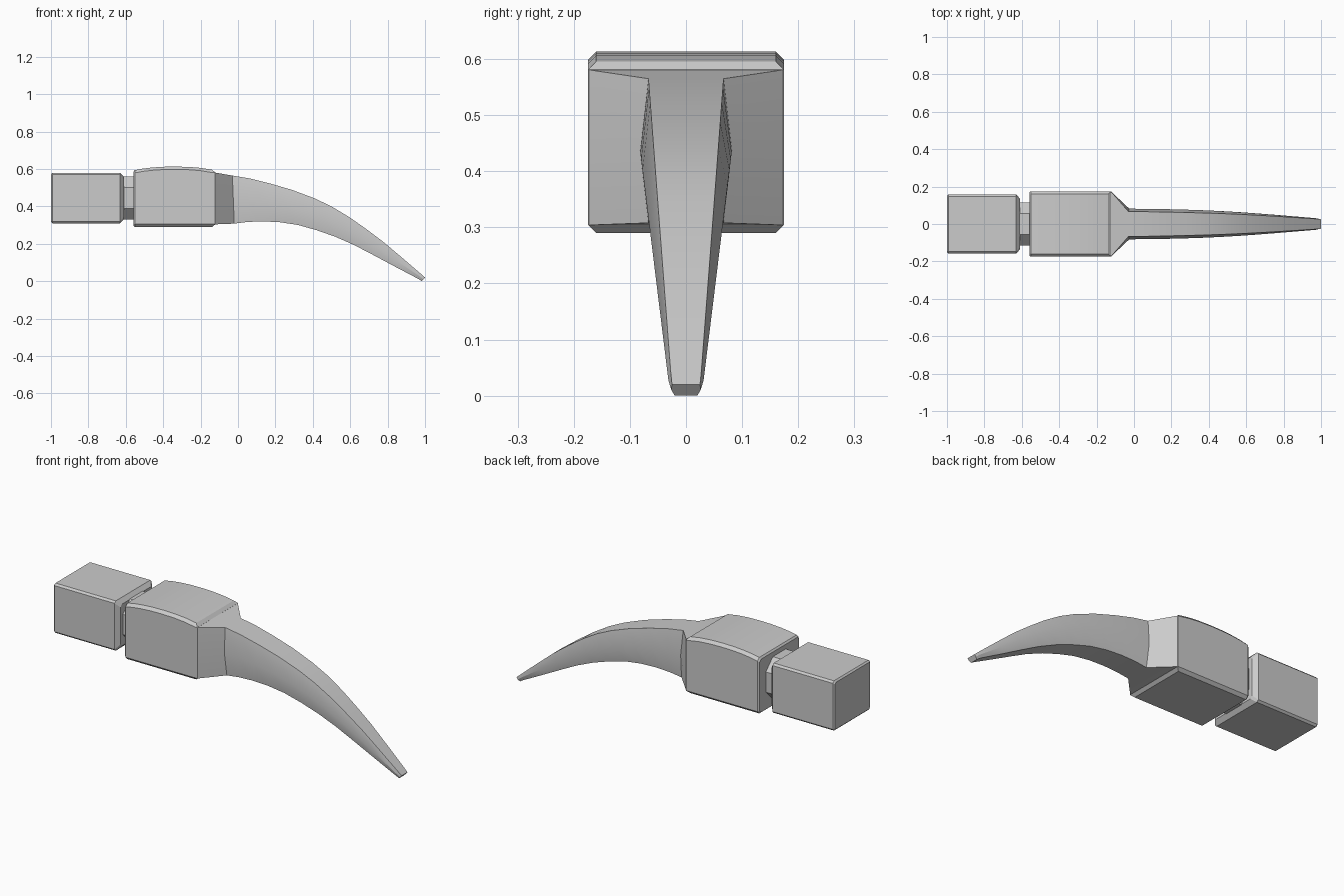
import bpy, bmesh, math

if "Cube" in bpy.data.objects:
    bpy.data.objects.remove(bpy.data.objects["Cube"])


def loft(name, rings):
    """Skin a list of equal-length cross-sections and cap both ends."""
    bm = bmesh.new()
    loops = [[bm.verts.new(p) for p in r] for r in rings]
    n = len(rings[0])
    for a, b in zip(loops, loops[1:]):
        for i in range(n):
            j = (i + 1) % n
            bm.faces.new((a[i], a[j], b[j], b[i]))
    bm.faces.new(loops[0])
    bm.faces.new(loops[-1])
    bmesh.ops.recalc_face_normals(bm, faces=bm.faces)
    me = bpy.data.meshes.new(name)
    bm.to_mesh(me)
    bm.free()
    ob = bpy.data.objects.new(name, me)
    bpy.context.collection.objects.link(ob)
    bpy.context.view_layer.objects.active = ob
    bpy.ops.object.select_all(action='DESELECT')
    ob.select_set(True)
    bpy.ops.object.shade_smooth_by_angle(angle=math.radians(28))
    return ob


def box_ring(x, w, lo, hi, c):
    """Rectangle with chamfered corners, across x."""
    half = [(w - c, lo), (w, lo + c), (w, hi - c), (w - c, hi)]
    return [(x, y, z) for y, z in half] + [(x, -y, z) for y, z in reversed(half)]


# Striking block, chamfered towards the neck
loft("striking_block", [
    box_ring(-1.0, .150, .318, .572, .008),
    box_ring(-.992, .158, .310, .580, .010),
    box_ring(-.630, .158, .310, .580, .010),
    box_ring(-.610, .136, .332, .558, .012),
])

# Eight-sided neck
loft("neck", [box_ring(x, .115, .33, .56, .06) for x in (-.62, -.55)])

# Main body with gently arched top
arch = [(-.552, .594), (-.51, .602), (-.46, .608), (-.40, .612), (-.33, .613),
        (-.26, .611), (-.20, .606), (-.138, .596)]
body = [box_ring(-.56, .168, .297, .585, .012)]
body += [box_ring(x, .175, .29, z, .015) for x, z in arch]
body.append(box_ring(-.122, .175, .304, .581, .001))
loft("body", body)


def pick_ring(tx, tz, bx, bz, wt, wm, wb):
    """Six-sided section: top edge, side ridge, bottom edge."""
    mx, mz = (tx + bx) / 2, (tz + bz) / 2
    half = [(bx, wb, bz), (mx, wm, mz), (tx, wt, tz)]
    return half + [(x, -y, z) for x, y, z in reversed(half)]


# Curved pick: (top x, top z, bottom x, bottom z)
curve = [(-.03, .565, -.02, .308), (.06, .550, .05, .317), (.17, .523, .13, .320),
         (.29, .488, .22, .316), (.41, .443, .32, .301), (.50, .400, .42, .273),
         (.59, .346, .52, .238), (.68, .283, .62, .194), (.77, .216, .72, .142),
         (.87, .132, .83, .083), (.975, .042, .965, .012)]
pick = [pick_ring(-.124, .581, -.124, .304, .175, .175, .175)]
for tx, tz, bx, bz in curve:
    wt = .024 + .076 * tz
    wm = .028 + .123 * (tz + bz) / 2
    pick.append(pick_ring(tx, tz, bx, bz, wt, wm, wm * .82))
pick.append(pick_ring(1.0, .020, .982, 0, .025, .026, .020))
loft("curved_pick", pick)
